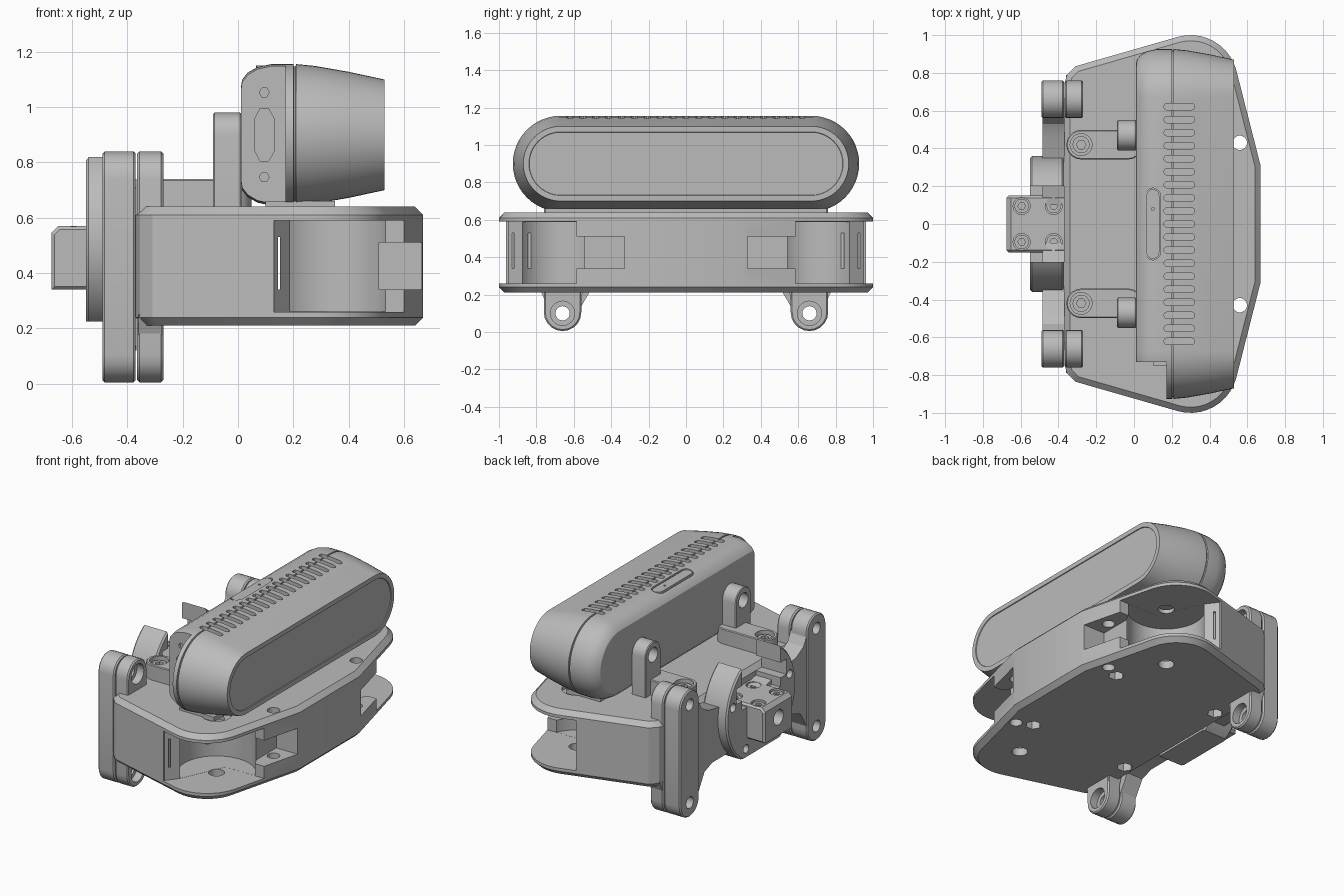
import bpy, bmesh
from math import sin, cos, radians, pi

if "Cube" in bpy.data.objects:
    bpy.data.objects.remove(bpy.data.objects["Cube"], do_unlink=True)

grey = bpy.data.materials.new("plain_grey")
grey.use_nodes = True
grey.diffuse_color = (0.5, 0.5, 0.5, 1)
grey.node_tree.nodes["Principled BSDF"].inputs["Base Color"].default_value = (0.5, 0.5, 0.5, 1)


# ---- 2D outlines ----
def arc(cx, cy, r, a0, a1, n):
    return [(cx + r * cos(radians(a0 + (a1 - a0) * i / n)),
             cy + r * sin(radians(a0 + (a1 - a0) * i / n))) for i in range(n + 1)]


def circle(cx, cy, r, n=24):
    return arc(cx, cy, r, 0, 360, n)[:-1]


def rect(a0, a1, b0, b1):
    return [(a0, b0), (a1, b0), (a1, b1), (a0, b1)]


def slot(a0, b0, a1, b1, r, n=10):
    """Rounded bar between two points on a horizontal or vertical line."""
    t = 0 if b0 == b1 else 90
    return arc(a1, b1, r, t - 90, t + 90, n) + arc(a0, b0, r, t + 90, t + 270, n)


def flip(pts):
    return [(-a, b) for a, b in reversed(pts)]


# ---- solids ----
def place(axis, a, b, t):
    return {"x": (t, a, b), "y": (a, t, b), "z": (a, b, t)}[axis]


def loft(name, axis, sections):
    """Bridge equal-length outlines, given as (position, points), and cap the ends."""
    bm = bmesh.new()
    rings = [[bm.verts.new(place(axis, a, b, t)) for a, b in pts] for t, pts in sections]
    n = len(rings[0])
    for r0, r1 in zip(rings, rings[1:]):
        for i in range(n):
            j = (i + 1) % n
            bm.faces.new((r0[i], r0[j], r1[j], r1[i]))
    bm.faces.new(rings[0])
    bm.faces.new(rings[-1])
    return finish(name, bm)


def finish(name, bm):
    bmesh.ops.recalc_face_normals(bm, faces=bm.faces[:])
    mesh = bpy.data.meshes.new(name)
    bm.to_mesh(mesh)
    bm.free()
    mesh.materials.append(grey)
    ob = bpy.data.objects.new(name, mesh)
    bpy.context.collection.objects.link(ob)
    return ob


def prism(name, axis, pts, lo, hi, bevel=0):
    ob = loft(name, axis, [(lo, pts), (hi, pts)])
    if bevel:
        k = "xyz".index(axis)
        bm = bmesh.new()
        bm.from_mesh(ob.data)
        rim = [e for e in bm.edges if abs(e.verts[0].co[k] - e.verts[1].co[k]) < 1e-5]
        bmesh.ops.bevel(bm, geom=rim, offset=bevel, segments=1, affect="EDGES")
        bm.to_mesh(ob.data)
        bm.free()
    return ob


def cut(ob, axis, pts, lo, hi):
    cutter = prism("cutter", axis, pts, lo, hi)
    cutter.hide_render = True
    mod = ob.modifiers.new("cut", "BOOLEAN")
    mod.operation, mod.solver, mod.object = "DIFFERENCE", "EXACT", cutter
    bpy.context.view_layer.objects.active = ob
    bpy.ops.object.modifier_apply(modifier=mod.name)
    bpy.data.objects.remove(cutter, do_unlink=True)


# ---- base housing: chamfered slab with corner pockets ----
half = [(-0.37, 0.74), (-0.355, 0.79), (-0.31, 0.835)]
half += arc(0.3, 0.75, 0.25, 105, 15, 10) + [(0.67, 0.31)]
outline = half + [(x, -y) for x, y in reversed(half)]
base = prism("base_housing", "z", outline, 0.21, 0.64, 0.03)
pocket = [(0.13, 1.1), (0.13, 0.95), (0.19, 0.87), (0.32, 0.585), (0.8, 0.585), (0.8, 1.1)]
for s in (1, -1):
    cut(base, "z", [(x, s * y) for x, y in pocket], 0.26, 0.59)
    cut(base, "z", circle(0.32, s * 0.68, 0.235, 40), 0.2605, 0.5895)
    cut(base, "y", rect(0.51, 0.8, 0.34, 0.51), min(s * 0.33, s * 0.62), max(s * 0.33, s * 0.62))
    cut(base, "z", circle(0.32, s * 0.68, 0.048), 0.1, 0.8)
    cut(base, "z", circle(0.32, s * 0.68, 0.09), 0.615, 0.8)
    cut(base, "z", circle(0.56, s * 0.43, 0.038), 0.1, 0.8)
    cut(base, "z", circle(0.46, s * 0.385, 0.048, 6), 0.1, 0.3)
    cut(base, "z", circle(-0.28, s * 0.42, 0.048, 6), 0.1, 0.3)
cut(base, "y", rect(0.138, 0.152, 0.34, 0.53), -0.93, 0.93)

# ---- side mounting plates with rounded ears ----
web = [(0.1, 0.27), (0.42, 0.27), (0.5, 0.24), (0.57, 0.12), (0.67, 0.12),
       (0.67, 0.74), (0.57, 0.74), (0.53, 0.67), (0.46, 0.63), (0.1, 0.56)]
flare = [(0.54, 0.25), (0.565, 0.17), (0.59, 0.1), (0.73, 0.1), (0.755, 0.17), (0.79, 0.25)]
parts = [base]
for s, side in ((1, "rear"), (-1, "front")):
    def m(pts):
        return pts if s > 0 else flip(pts)
    bar = m(slot(0.66, 0.105, 0.66, 0.74, 0.1))
    plate = prism(side + "_mount_bar", "x", bar, -0.49, -0.37, 0.008)
    ear = prism(side + "_ear_bar", "x", bar, -0.365, -0.27, 0.008)
    rib = prism(side + "_mount_web", "x", m(web), -0.485, -0.368)
    foot = prism(side + "_ear_flare", "x", m(flare), -0.36, -0.275)
    for z in (0.1, 0.745):
        y = s * 0.66
        for ob in (plate, rib, ear, foot):
            cut(ob, "x", circle(y, z, 0.038), -0.6, -0.2)
        for ob in (ear, foot):
            cut(ob, "x", circle(y, z, 0.065), -0.32, -0.2)
    parts += [plate, ear, rib, foot]

    # sensor bracket: pad on the base and upright tab
    pad = prism(side + "_bracket_pad", "z", slot(-0.28, s * 0.42, -0.03, s * 0.42, 0.078), 0.63, 0.74, 0.005)
    cut(pad, "z", circle(-0.28, s * 0.42, 0.058), 0.69, 0.8)
    screw = prism(side + "_bracket_screw", "z", circle(-0.28, s * 0.42, 0.045), 0.64, 0.72)
    cut(screw, "z", circle(-0.28, s * 0.42, 0.025, 6), 0.7, 0.8)
    tab = prism(side + "_bracket_tab", "x", slot(s * 0.47, 0.6, s * 0.47, 0.9, 0.08), -0.09, 0.012, 0.005)
    cut(tab, "z", rect(-0.2, 0.1, -0.9, 0.9), 0.4, 0.632)
    cut(tab, "x", circle(s * 0.47, 0.895, 0.048), -0.2, 0.0)
    parts += [pad, screw, tab]

# ---- round clamp with two horns ----
clamp = prism("clamp_disc", "x", circle(0, 0.52, 0.36, 64), -0.55, -0.37, 0.01)
cut(clamp, "z", rect(-1, 0, -1, 1), 0, 0.225)
cut(clamp, "x", rect(-0.2, 0.2, 0.55, 1), -0.7, -0.2)
cut(clamp, "x", rect(-0.26, 0.26, 0.61, 0.71), -0.7, -0.2)
for s in (1, -1):
    cut(clamp, "x", circle(s * 0.295, 0.6, 0.028, 16), -0.7, -0.47)
    cut(clamp, "x", circle(s * 0.16, 0.28, 0.028, 16), -0.7, -0.47)

# ---- arm block with four screws on top ----
profile = [(-0.675, 0.34), (-0.37, 0.34), (-0.37, 0.57), (-0.65, 0.57), (-0.675, 0.545)]
arm = prism("arm_block", "y", profile, -0.15, 0.15, 0.012)
cut(arm, "x", circle(0, 0.46, 0.05), -0.8, -0.6)
parts += [clamp, arm]
for x in (-0.595, -0.425):
    for y in (-0.095, 0.095):
        cut(arm, "z", circle(x, y, 0.045), 0.54, 0.7)
        bolt = prism("arm_screw", "z", circle(x, y, 0.038), 0.53, 0.56)
        cut(bolt, "z", circle(x, y, 0.02, 6), 0.545, 0.7)
        parts.append(bolt)

# ---- sensor head: rounded bar tapering to a flat window ----
steps = [(0.01, 0.17), (0.015, 0.2), (0.035, 0.225), (0.07, 0.245), (0.12, 0.256), (0.2, 0.256),
         (0.202, 0.248), (0.208, 0.248), (0.21, 0.256), (0.28, 0.249), (0.4, 0.228), (0.53, 0.2),
         (0.53, 0.17), (0.525, 0.168)]
head = loft("sensor_head", "x", [(x, slot(-0.67, 0.9, 0.67, 0.9, r, 24)) for x, r in steps])
cut(head, "z", rect(-0.1, 0.172, -1.1, -0.73), 0.5, 1.3)
for z in (0.747, 1.053):
    cut(head, "y", circle(0.095, z, 0.018, 6), -0.8, -0.715)
port = [(0.08, 0.805), (0.11, 0.805), (0.13, 0.84), (0.13, 0.96), (0.11, 0.995), (0.08, 0.995), (0.062, 0.96), (0.062, 0.84)]
cut(head, "y", port, -0.8, -0.715)
for i in range(19):
    y = (i - 9) * 0.069
    cut(head, "z", slot(0.175, y, 0.305, y, 0.017, 5), 1.125, 1.3)
cut(head, "z", slot(0.1, -0.15, 0.1, 0.15, 0.04), 1.135, 1.3)
button = prism("sensor_button", "z", slot(0.1, -0.15, 0.1, 0.15, 0.034), 1.12, 1.15)
cut(button, "z", circle(0.1, 0.08, 0.008, 12), 1.14, 1.2)
rest = prism("sensor_rest", "z", rect(0.1, 0.35, -0.75, 0.75), 0.63, 0.66)
parts += [head, button, rest]

# ---- shading ----
bpy.ops.object.select_all(action="DESELECT")
for ob in parts:
    ob.select_set(True)
bpy.context.view_layer.objects.active = base
bpy.ops.object.shade_smooth_by_angle(angle=radians(25))
bpy.ops.object.select_all(action="DESELECT")
